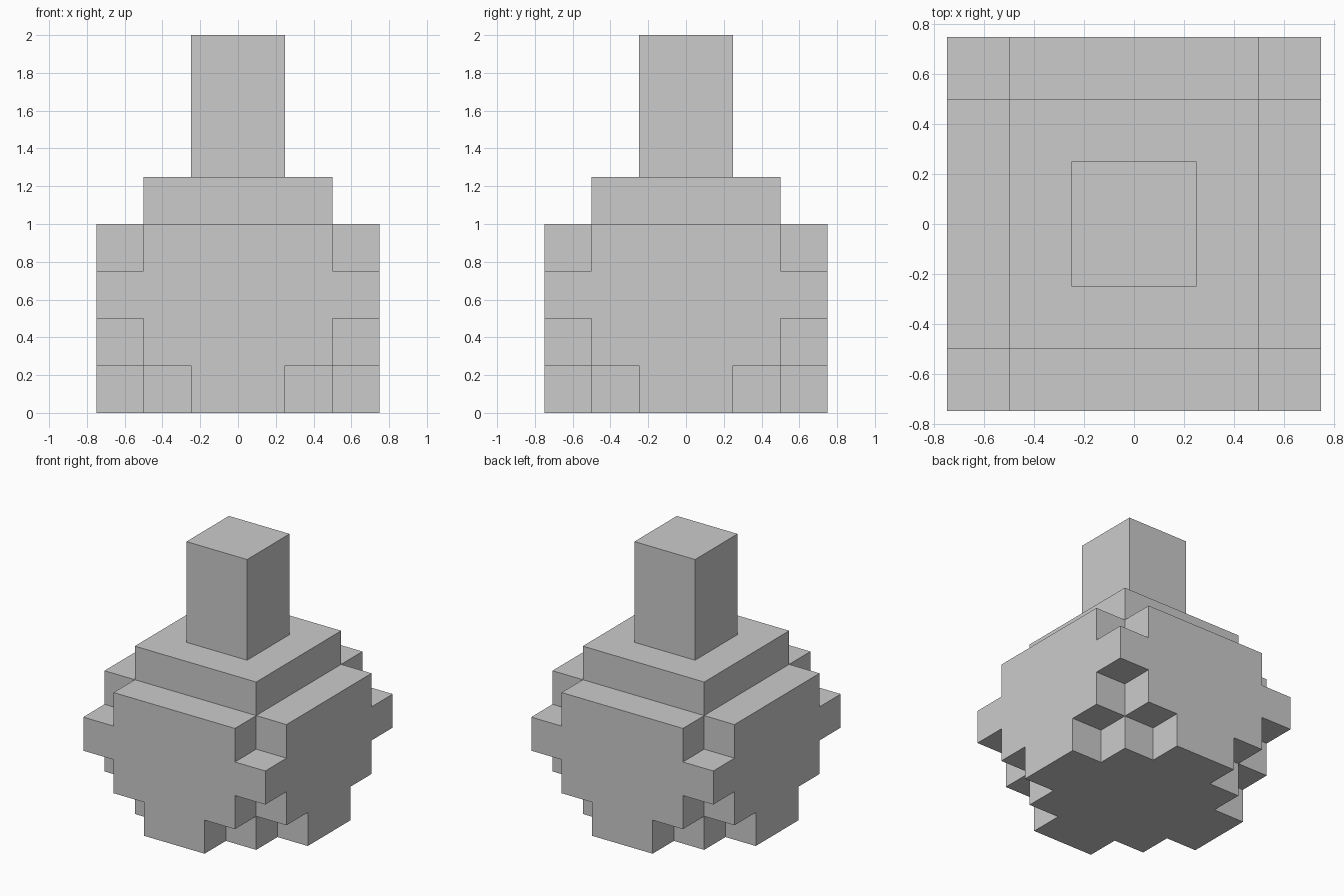
import bpy
import bmesh
from mathutils import Vector

if "Cube" in bpy.data.objects:
    bpy.data.objects.remove(bpy.data.objects["Cube"])

U = 0.25  # size of one block

# One entry per block layer, bottom to top: half-width in x (in blocks)
# for each row going outward from the centre in y, mirrored on both axes.
LAYERS = [[3, 2, 1], [3, 3, 2], [3, 3, 3], [3, 3, 2], [2, 2], [1], [1], [1]]
PARTS = {"body": range(0, 4), "shoulder": range(4, 5), "stem": range(5, 8)}


def filled(i, j, k):
    if not 0 <= k < len(LAYERS):
        return False
    row = j if j >= 0 else -j - 1
    col = i if i >= 0 else -i - 1
    return row < len(LAYERS[k]) and col < LAYERS[k][row]


def add_side(bm, cell, axis, sign):
    """Add one exposed square side of a block, facing outward."""
    n = Vector((0, 0, 0))
    n[axis] = sign * 0.5
    a = Vector((0, 0, 0))
    a[(axis + 1) % 3] = 0.5
    b = Vector((0, 0, 0))
    b[(axis + 2) % 3] = 0.5 * sign
    c = Vector(cell) + Vector((0.5, 0.5, 0.5)) + n
    bm.faces.new([bm.verts.new(p * U) for p in (c - a - b, c + a - b, c + a + b, c - a + b)])


def build_part(name, levels):
    bm = bmesh.new()
    for k in levels:
        for i in range(-3, 3):
            for j in range(-3, 3):
                if not filled(i, j, k):
                    continue
                for axis in range(3):
                    for sign in (-1, 1):
                        nb = [i, j, k]
                        nb[axis] += sign
                        if not filled(*nb):
                            add_side(bm, (i, j, k), axis, sign)
    bmesh.ops.remove_doubles(bm, verts=bm.verts[:], dist=1e-4)
    bm.normal_update()
    # Merge flat walls and base; the ring-shaped ledges stay as squares
    edges = [e for e in bm.edges
             if not any(f.normal.z > 0.5 and f.calc_center_median().z < 1.5
                        for f in e.link_faces)]
    bmesh.ops.dissolve_limit(bm, angle_limit=0.01, verts=bm.verts[:], edges=edges)
    mesh = bpy.data.meshes.new(name)
    bm.to_mesh(mesh)
    bm.free()
    bpy.context.collection.objects.link(bpy.data.objects.new(name, mesh))


# Stepped body, square shoulder and tall stem
for part_name, part_levels in PARTS.items():
    build_part(part_name, part_levels)
